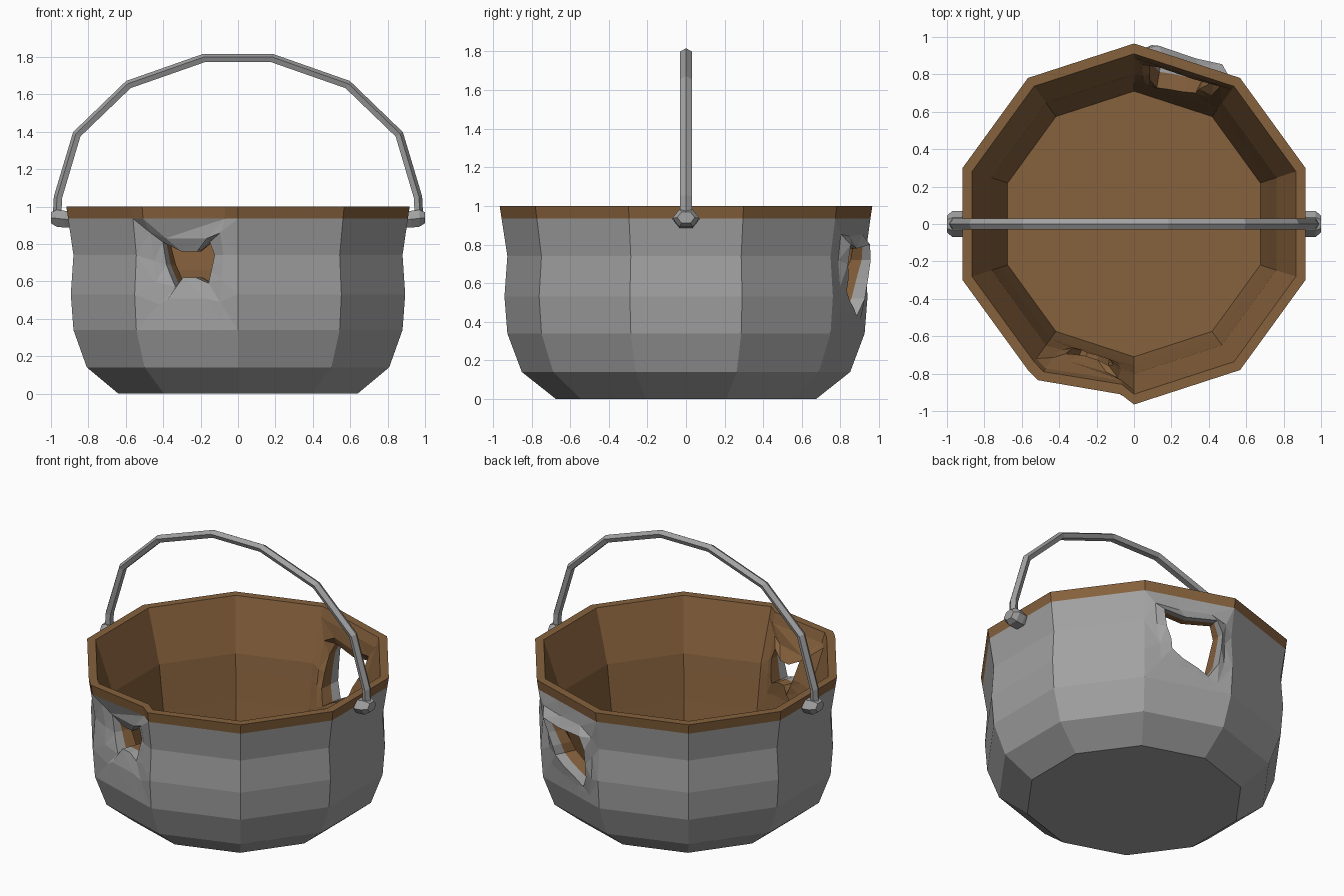
import bpy, bmesh, math, random
from mathutils import Vector

if "Cube" in bpy.data.objects:
    bpy.data.objects.remove(bpy.data.objects["Cube"])

random.seed(4)


def material(name, rgb):
    m = bpy.data.materials.new(name)
    m.diffuse_color = (*rgb, 1)
    m.use_nodes = True
    m.node_tree.nodes["Principled BSDF"].inputs["Base Color"].default_value = m.diffuse_color
    return m


GREY = material("grey metal", (0.36, 0.36, 0.36))
BROWN = material("rusty brown", (0.24, 0.12, 0.046))


def finish(bm, name, mats):
    bmesh.ops.recalc_face_normals(bm, faces=bm.faces)
    me = bpy.data.meshes.new(name)
    bm.to_mesh(me)
    bm.free()
    for m in mats:
        me.materials.append(m)
    ob = bpy.data.objects.new(name, me)
    bpy.context.collection.objects.link(ob)
    return ob


# Pot profile (radius, z): up the outside, over the rim, down the inside
PROF = [(.673, 0), (.85, .14), (.925, .34), (.94, .53), (.925, .74), (.955, .935), (.965, 1),
        (.91, 1), (.889, .935), (.80, .66), (.785, .55), (.757, .36), (.735, .23), (.71, .09)]
N = 10

# Torn holes: side -> (column fractions, rim push, hole push low/high, outline (fraction, z))
HOLES = {
    6: ((.115, .86), (.035, -.03), (-.02, -.04),
        [(.38, .57), (.45, .62), (.575, .62), (.70, .59), (.725, .66), (.75, .74),
         (.70, .81), (.575, .76), (.42, .76), (.25, .81), (.28, .69), (.32, .64)]),
    1: ((.33, .67), (0, 0), (0, .068),
        [(.30, .56), (.43, .51), (.60, .47), (.73, .43), (.83, .52), (.85, .62),
         (.86, .72), (.79, .80), (.43, .78), (.18, .80), (.22, .70), (.28, .62)]),
}


def direction(side, t):
    a, b = (math.radians(18 + 36 * (side + i)) for i in (0, 1))
    return Vector((math.cos(a), math.sin(a), 0)).lerp(Vector((math.cos(b), math.sin(b), 0)), t)


def normal(side):
    return direction(side, .5).normalized()


def radius(z, inner):
    pts = PROF[:6] if not inner else PROF[:7:-1]
    for (r0, z0), (r1, z1) in zip(pts, pts[1:]):
        if z0 <= z <= z1:
            return r0 + (r1 - r0) * (z - z0) / (z1 - z0)


# Pot shell
bm = bmesh.new()
cols, first = [], {}
for s in range(N):
    first[s] = len(cols)
    stops = [(0, 0)]
    if s in HOLES:
        stops += list(zip(HOLES[s][0], HOLES[s][1]))
    for t, push in stops:
        col = []
        for k, (r, z) in enumerate(PROF):
            p = direction(s, t) * r + Vector((0, 0, z))
            if 5 <= k <= 8:
                p += normal(s) * push
            col.append(bm.verts.new(p))
        cols.append((s, col))


def face(verts, mat):
    f = bm.faces.new(verts)
    f.material_index = mat
    return f


C = len(cols)
for c in range(C):
    s, a = cols[c]
    b = cols[(c + 1) % C][1]
    for k in range(len(PROF) - 1):
        if s in HOLES and k in (2, 3, 4, 8, 9, 10):
            continue
        face((a[k], b[k], b[k + 1], a[k + 1]), 0 if k < 5 else 1)
face([c[1][0] for c in cols][::-1], 0)
face([c[1][-1] for c in cols], 1)

# Dented panels around the torn holes, outside and inside
for s, (_, _, (low, high), outline) in HOLES.items():
    c = [cols[(first[s] + i) % C][1] for i in range(4)]
    bends = [(low + (high - low) * (z - .43) / .37) * random.uniform(.8, 1.15)
             for _, z in outline]
    lips = []
    for inner in (False, True):
        K = (lambda k: 13 - k) if inner else (lambda k: k)
        edge = [q[K(2)] for q in c] + [c[3][K(3)], c[3][K(4)]]
        edge += [q[K(5)] for q in c[::-1]] + [c[0][K(4)], c[0][K(3)]]
        mid, lip = [], []
        for e, (t, z), bend in zip(edge, outline, bends):
            p = direction(s, t) * radius(z, inner) + Vector((0, 0, z))
            lip.append(bm.verts.new(p + normal(s) * bend))
            # middle loop stays on the wall surface, only slightly dented
            m = e.co.lerp(p, .6)
            if .34 < m.z < .93:
                r = radius(m.z, inner) * math.cos(math.pi / N)
                m += normal(s) * (r - m.dot(normal(s))) * .8
            mid.append(bm.verts.new(m + normal(s) * bend * .3))
        new = []
        for lo, hi in ((edge, mid), (mid, lip)):
            for i in range(12):
                j = (i + 1) % 12
                new.append(face((lo[i], lo[j], hi[j], hi[i]), int(inner)))
        bmesh.ops.triangulate(bm, faces=new)
        lips.append(lip)
    # torn edge: grey towards the outside, brown towards the inside
    half = [bm.verts.new(a.co.lerp(b.co, .45)) for a, b in zip(*lips)]
    for i in range(12):
        j = (i + 1) % 12
        face((lips[0][i], lips[0][j], half[j], half[i]), 0)
        face((half[i], half[j], lips[1][j], lips[1][i]), 1)
finish(bm, "pot", [GREY, BROWN])


def loft(name, rings):
    bm = bmesh.new()
    vs = [[bm.verts.new(p) for p in ring] for ring in rings]
    for a, b in zip(vs, vs[1:]):
        n = len(a)
        for i in range(n):
            bm.faces.new((a[i], a[(i + 1) % n], b[(i + 1) % n], b[i]))
    bm.faces.new(vs[0])
    bm.faces.new(vs[-1][::-1])
    return finish(bm, name, [GREY])


def ngon(n, start=0):
    return [(math.cos(math.radians(start + 360 * i / n)),
             math.sin(math.radians(start + 360 * i / n))) for i in range(n)]


# Arched carrying handle, five-sided bar with its ridge outwards
arc = [(.965, .95), (.96, 1.05), (.86, 1.385), (.585, 1.65), (.18, 1.792)]
path = [Vector((x, 0, z)) for x, z in arc + [(-x, z) for x, z in arc[::-1]]]
rings = []
for i, p in enumerate(path):
    d0 = (p - path[max(i - 1, 0)]).normalized()
    d1 = (path[min(i + 1, len(path) - 1)] - p).normalized()
    d = (d0 + d1).normalized()
    out = Vector((d.z, 0, -d.x))
    rings.append([p + Vector((0, .032 * u, 0)) + out * .025 * v for u, v in ngon(5, 90)])
loft("handle", rings)

# Handle lugs on both sides of the rim, tilted slightly upwards
for name, sx in (("left_lug", -1), ("right_lug", 1)):
    loft(name, [[(sx * x, .07 * f * u, z + .052 * f * v) for u, v in ngon(6)]
                for x, z, f in ((.895, .93, .9), (.925, .932, 1), (.97, .937, 1), (1.0, .94, .65))])
